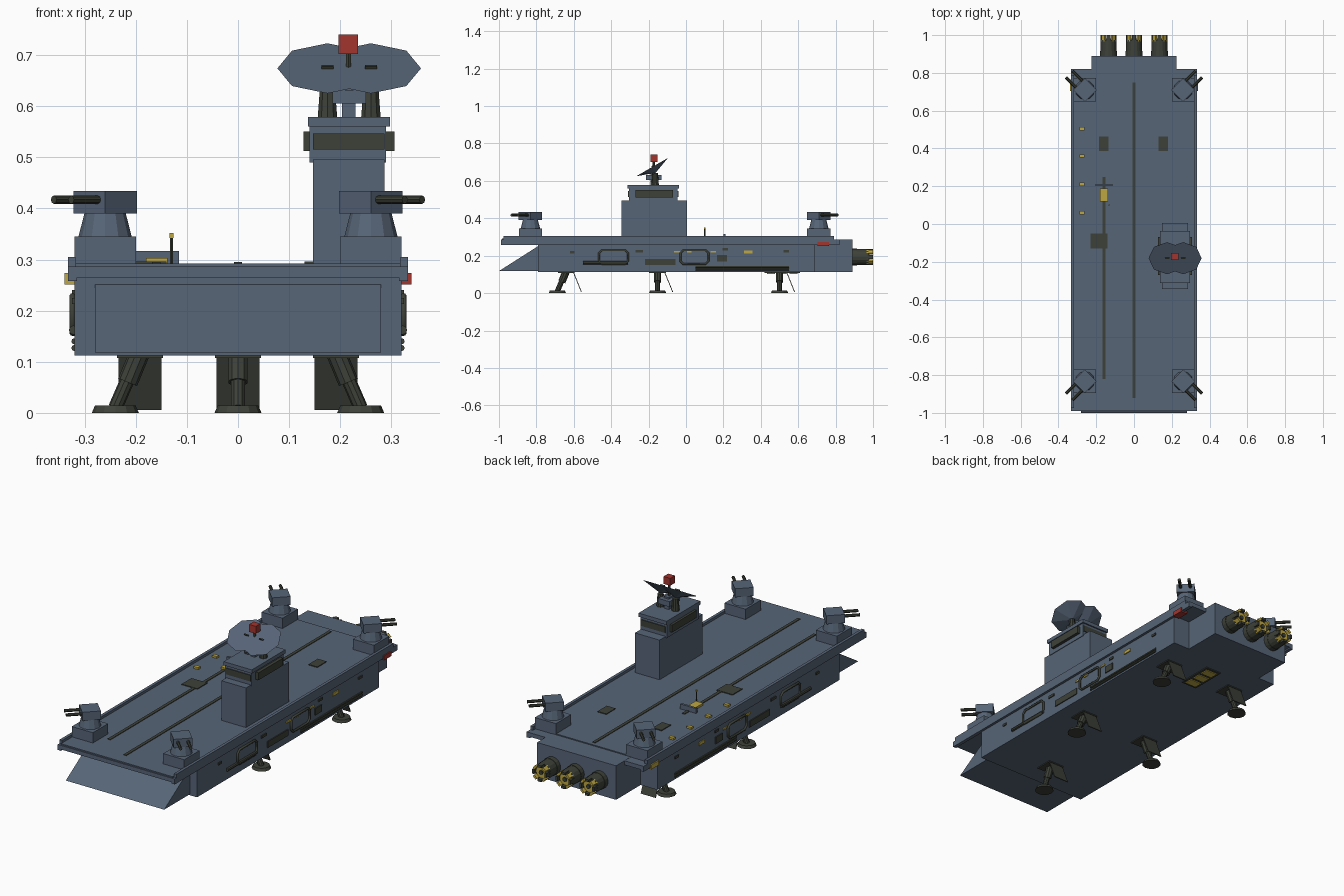
import bpy, bmesh, math
from mathutils import Vector, Matrix

if "Cube" in bpy.data.objects:
    bpy.data.objects.remove(bpy.data.objects["Cube"])


def material(name, col):
    m = bpy.data.materials.new(name)
    m.diffuse_color = (*col, 1)
    m.use_nodes = True
    m.node_tree.nodes["Principled BSDF"].inputs["Base Color"].default_value = m.diffuse_color
    return m


GREY = material("blue_grey", (0.095, 0.130, 0.185))
DARK = material("dark_olive", (0.046, 0.053, 0.040))
YELLOW = material("yellow", (0.52, 0.39, 0.055))
RED = material("red", (0.36, 0.035, 0.027))


def finish(name, bm, mat):
    bmesh.ops.recalc_face_normals(bm, faces=bm.faces)
    me = bpy.data.meshes.new(name)
    bm.to_mesh(me)
    bm.free()
    me.materials.append(mat)
    ob = bpy.data.objects.new(name, me)
    bpy.context.collection.objects.link(ob)
    return ob


def box(name, x, y, z, mat, rot=None):
    """Box from (min, max) ranges, optionally rotated about its centre."""
    bm = bmesh.new()
    bmesh.ops.create_cube(bm, size=1)
    c = Vector([(a[0] + a[1]) / 2 for a in (x, y, z)])
    s = [abs(a[1] - a[0]) for a in (x, y, z)]
    m = Matrix.Translation(c) @ (rot or Matrix()) @ Matrix.Diagonal((*s, 1))
    bm.transform(m)
    return finish(name, bm, mat)


def rod(name, a, b, r1, mat, r2=None, sides=12):
    """Cylinder or cone between two points."""
    a, b = Vector(a), Vector(b)
    d = b - a
    bm = bmesh.new()
    bmesh.ops.create_cone(bm, cap_ends=True, segments=sides, radius1=r1,
                          radius2=r1 if r2 is None else r2, depth=d.length)
    q = d.to_track_quat('Z', 'Y').to_matrix().to_4x4()
    bm.transform(Matrix.Translation((a + b) / 2) @ q)
    return finish(name, bm, mat)


def side_frame(name, s, y0, y1, z0, z1, c=0.015):
    """Tubular frame with chamfered corners on the hull side."""
    pts = [(y0 + c, z0), (y1 - c, z0), (y1, z0 + c), (y1, z1 - c),
           (y1 - c, z1), (y0 + c, z1), (y0, z1 - c), (y0, z0 + c)]
    cu = bpy.data.curves.new(name, 'CURVE')
    cu.dimensions = '3D'
    cu.bevel_depth = 0.006
    cu.bevel_resolution = 1
    sp = cu.splines.new('POLY')
    sp.points.add(len(pts) - 1)
    for p, (y, z) in zip(sp.points, pts):
        p.co = (s * 0.324, y, z, 1)
    sp.use_cyclic_u = True
    cu.materials.append(mat := DARK)
    bpy.context.collection.objects.link(bpy.data.objects.new(name, cu))


# Hull, stern block and bow wedge
box("hull", (-.32, .32), (-.79, .69), (.112, .272), GREY)
box("stern_block", (-.225, .225), (.68, .89), (.112, .287), GREY)
bm = bmesh.new()
tri = [bm.verts.new((-.28, y, z)) for y, z in ((-1, .118), (-.78, .118), (-.78, .258))]
f = bm.faces.new(tri)
ext = bmesh.ops.extrude_face_region(bm, geom=[f])
bmesh.ops.translate(bm, vec=(.56, 0, 0), verts=[v for v in ext["geom"] if isinstance(v, bmesh.types.BMVert)])
finish("bow_wedge", bm, GREY)

# Flight deck with edge rails
box("deck_slab", (-.326, .326), (-.99, .82), (.265, .286), GREY)
box("deck_top", (-.318, .318), (-.985, .77), (.28, .292), GREY)
for s in (1, -1):
    box("deck_rail", (s * .318, s * .333), (-.975, .79), (.274, .305), GREY)
    box("deck_edge", (s * .315, s * .333), (-.99, .82), (.258, .286), GREY)

# Deck markings
for x, y0, y1 in ((0, -.92, .75), (-.16, -.82, .25)):
    box("deck_stripe", (x - .008, x + .008), (y0, y1), (.29, .295), DARK)
for x, y, w, d in ((-.16, .425, .05, .075), (.155, .425, .05, .075), (-.185, -.09, .09, .08)):
    box("deck_hatch", (x - w / 2, x + w / 2), (y - d / 2, y + d / 2), (.29, .296), DARK)
for y in (.06, .21, .36, .505):
    box("deck_lamp", (-.288, -.262), (y - .009, y + .009), (.29, .302), YELLOW)

# Deck tractor, barrier and signal mast
box("tractor", (-.18, -.138), (.118, .188), (.29, .303), YELLOW)
box("barrier", (-.205, -.115), (.2, .212), (.29, .317), GREY)
rod("signal_mast", (-.13, .1, .29), (-.13, .1, .345), .003, DARK, sides=6)
box("signal_lamp", (-.134, -.126), (.096, .104), (.342, .352), YELLOW)

# Corner gun turrets
for sx in (1, -1):
    for cy, sy in ((-.832, -1), (.71, 1)):
        cx = sx * .26
        box("turret_base", (cx - .06, cx + .06), (cy - .062, cy + .062), (.29, .345), GREY)
        rod("turret_cone", (cx, cy, .345), (cx, cy, .392), .052, GREY, .04, 12)
        box("turret_head", (cx - .044, cx + .044), (cy - .044, cy + .044), (.39, .434),
            GREY, Matrix.Rotation(math.pi / 4, 4, 'Z'))
        d = Vector((sx, sy, 0)).normalized()
        n = Vector((-d.y, d.x, 0))
        for k in (-.024, .024):
            p = Vector((cx, cy, .417)) + n * k
            rod("gun_barrel", p + d * .035, p + d * .118, .008, DARK, sides=8)

# Island tower and bridge
box("island", (.147, .287), (-.345, .005), (.285, .496), GREY)
box("bridge", (.14, .29), (-.305, -.045), (.49, .565), GREY)
box("bridge_window_band", (.128, .306), (-.27, -.07), (.512, .55), DARK)
box("bridge_window_front", (.147, .287), (-.309, -.041), (.515, .547), DARK)
box("bridge_roof", (.137, .297), (-.312, -.038), (.56, .579), GREY)

# Twin radar dishes with feeds
tilt = Matrix.Rotation(math.radians(30), 4, 'X')
for x in (.175, .26):
    rod("dish_post", (x, -.165, .578), (x, -.165, .642), .02, DARK, .015, 10)
    bm = bmesh.new()
    apex = bm.verts.new((0, 0, -.036))
    rim = [bm.verts.new((.098 * math.cos(i * math.pi / 4), .098 * math.sin(i * math.pi / 4), 0))
           for i in range(8)]
    bm.faces.new(rim)
    for i in range(8):
        bm.faces.new((rim[i], apex, rim[(i + 1) % 8]))
    bm.transform(Matrix.Translation((x, -.181, .674)) @ tilt)
    finish("radar_dish", bm, GREY)
    box("dish_feed", (x - .012, x + .012), (-.184, -.178), (.672, .680), DARK, tilt)
box("dish_column", (.203, .23), (-.19, -.15), (.575, .64), GREY)
box("dish_yoke", (.185, .25), (-.215, -.13), (.605, .632), GREY)
rod("beacon_post", (.216, -.172, .64), (.216, -.172, .71), .006, DARK, sides=6)
box("beacon", (.197, .235), (-.191, -.153), (.702, .74), RED)

# Engines
for x in (-.135, 0, .135):
    z = .193
    rod("engine", (x, .87, z), (x, .975, z), .043, DARK, sides=16)
    rod("engine_collar", (x, .89, z), (x, .915, z), .045, DARK, sides=16)
    rod("engine_glow", (x, .97, z), (x, .982, z), .031, YELLOW, sides=16)
    rod("engine_core", (x, .97, z), (x, .99, z), .011, DARK, sides=8)
    for i in range(8):
        a = i * math.pi / 4
        rot = Matrix.Rotation(-a, 4, 'Y')
        cx, cz = x + .036 * math.cos(a), z + .036 * math.sin(a)
        box("nozzle_petal", (cx - .006, cx + .006), (.965, 1.0), (cz - .011, cz + .011),
            YELLOW if i % 2 else DARK, rot)

# Hull side fittings: (y0, y1, z0, z1, colour)
plates = [(-.22, -.055, .15, .182, DARK), (.165, .22, .17, .205, DARK),
          (-.62, -.595, .213, .225, DARK), (-.27, -.23, .217, .23, DARK),
          (.195, .225, .228, .24, DARK), (.52, .55, .218, .23, DARK),
          (-.065, -.03, .217, .226, YELLOW), (.005, .03, .217, .226, YELLOW),
          (.13, .16, .217, .226, YELLOW), (.31, .355, .212, .228, YELLOW)]
for s, lamp in ((1, RED), (-1, YELLOW)):
    for y0, y1, z0, z1, m in plates:
        box("side_plate", (s * .316, s * .325), (y0, y1), (z0, z1), m)
    side_frame("side_door_frame", s, -.465, -.31, .156, .229)
    side_frame("side_door_frame", s, -.03, .12, .156, .229)
    rod("side_pipe", (s * .322, -.55, .162), (s * .322, -.31, .162), .009, DARK, sides=8)
    for z in (.127, .14):
        rod("long_pipe", (s * .32, .05, z), (s * .32, .55, z), .006, DARK, sides=8)
    box("navigation_lamp", (s * .30, s * .339), (.703, .765), (.251, .274), lamp)

# Landing legs with feet and bay doors: (foot x, top x, foot y, top y)
legs = [(0, 0, -.688, -.64)]
for s in (1, -1):
    legs += [(s * .24, s * .192, y, y) for y in (-.152, .5)]
for fx, tx, fy, ty in legs:
    rod("landing_foot", (fx, fy, 0), (fx, fy, .014), .046, DARK, .04, 12)
    rod("landing_leg", (fx, fy, .01), (tx, ty, .12), .014, DARK, sides=10)
    rod("leg_sleeve", ((fx + tx) / 2, (fy + ty) / 2, .06), (tx, ty, .118), .02, DARK, sides=10)
    dy = ty + .06
    box("bay_door", (tx - .042, tx + .042), (dy - .002, dy + .002), (.002, .113),
        DARK, Matrix.Rotation(math.radians(22), 4, 'X'))
    box("leg_bay", (tx - .045, tx + .045), (ty - .045, ty + .045), (.107, .114), DARK)

# Belly lamps
box("belly_panel", (-.045, .045), (.42, .61), (.107, .114), DARK)
for y in (.455, .515, .575):
    box("belly_lamp", (-.032, .032), (y - .022, y + .022), (.103, .11), YELLOW)
